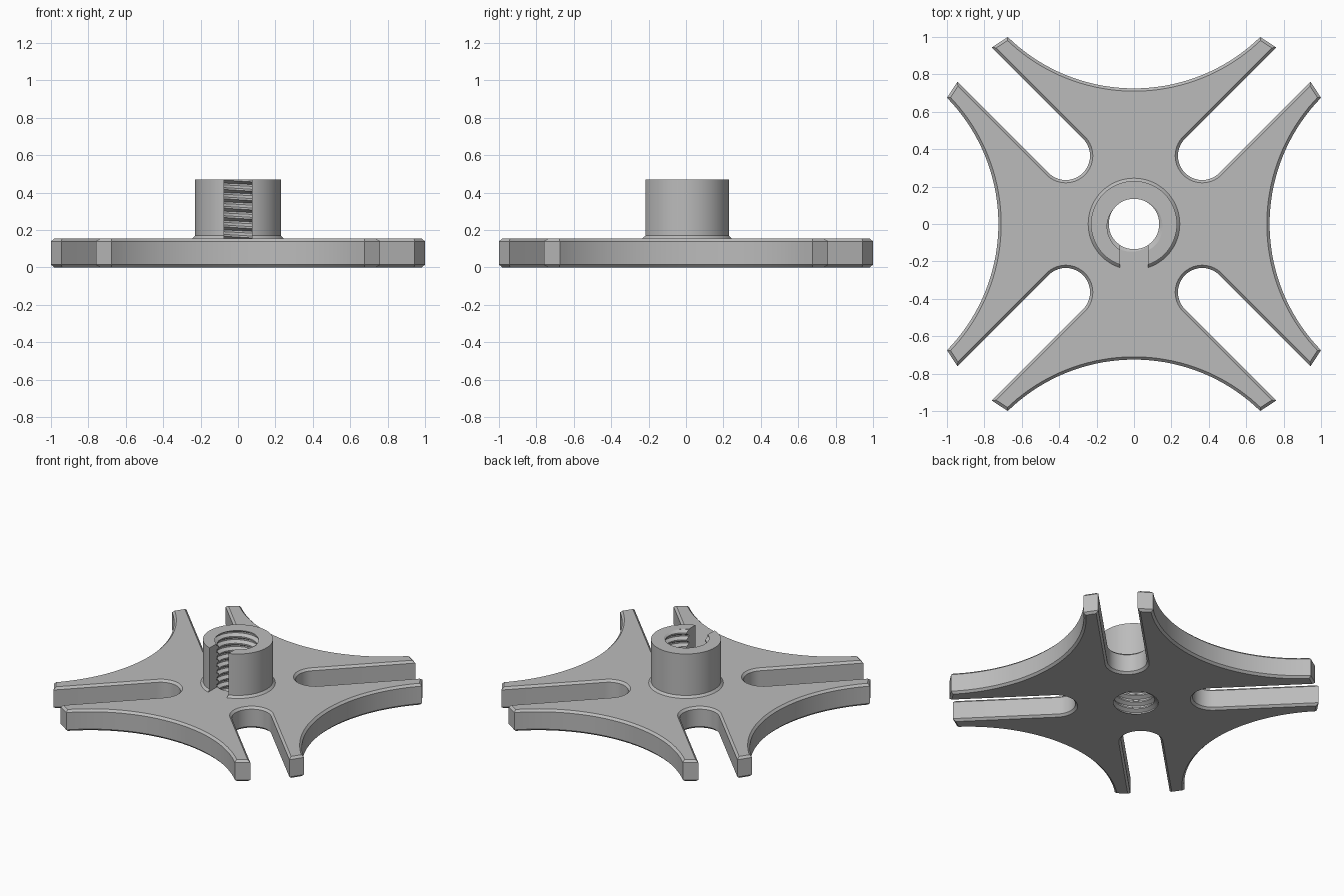
import bpy, bmesh
from math import sin, cos, pi, radians, atan2, hypot
from mathutils import Vector, Matrix

cube = bpy.data.objects.get("Cube")
if cube:
    bpy.data.objects.remove(cube, do_unlink=True)

PLATE, TOP, CHAMFER = 0.155, 0.47, 0.015
MINOR, MAJOR, PITCH = 0.135, 0.16, 0.05

grey = bpy.data.materials.new("plain grey")
grey.use_nodes = True
grey.diffuse_color = (0.5, 0.5, 0.5, 1)
grey.node_tree.nodes["Principled BSDF"].inputs["Base Color"].default_value = (0.5, 0.5, 0.5, 1)


def make_object(name, bm, helper=False):
    bmesh.ops.recalc_face_normals(bm, faces=bm.faces)
    mesh = bpy.data.meshes.new(name)
    bm.to_mesh(mesh)
    bm.free()
    mesh.materials.append(grey)
    ob = bpy.data.objects.new(name, mesh)
    bpy.context.collection.objects.link(ob)
    ob.hide_render = helper
    return ob


def combine(ob, other, operation):
    mod = ob.modifiers.new(operation.title(), 'BOOLEAN')
    mod.object, mod.operation, mod.solver = other, operation, 'EXACT'
    bpy.context.view_layer.update()
    graph = bpy.context.evaluated_depsgraph_get()
    mesh = bpy.data.meshes.new_from_object(ob.evaluated_get(graph))
    ob.modifiers.clear()
    ob.data = mesh
    bpy.data.objects.remove(other, do_unlink=True)


def arc(cx, cy, r, a0, a1, n):
    return [Vector((cx + r * cos(a0 + (a1 - a0) * i / n),
                    cy + r * sin(a0 + (a1 - a0) * i / n), 0)) for i in range(n + 1)]


# Slotted wheel plate: one quarter of the outline, turned four times
tip_x, tip_y, dip = 0.675, 1.0, 0.725
rise = tip_y - dip
radius = (tip_x ** 2 + rise ** 2) / (2 * rise)
swing = atan2(tip_x, dip + radius - tip_y)
quarter = [Vector((0.76, 0.944, 0))]
quarter += arc(0, dip + radius, radius, -pi / 2 + swing, -pi / 2 - swing, 36)
quarter += [Vector((-0.76, 0.944, 0))]
quarter += arc(-0.365, 0.365, 0.13, radians(45), radians(-135), 20)

bm = bmesh.new()
outline = [Matrix.Rotation(k * pi / 2, 3, 'Z') @ p for k in range(4) for p in quarter]
base = bm.faces.new([bm.verts.new(p) for p in outline])
raised = bmesh.ops.extrude_face_region(bm, geom=[base])["geom"]
bmesh.ops.translate(bm, vec=(0, 0, PLATE),
                    verts=[g for g in raised if isinstance(g, bmesh.types.BMVert)])
rims = [e for e in bm.edges if abs(e.verts[0].co.z - e.verts[1].co.z) < 0.001]
bmesh.ops.bevel(bm, geom=rims, offset=CHAMFER, offset_type='OFFSET', segments=1,
                affect='EDGES', clamp_overlap=False)
wheel = make_object("slotted_wheel", bm)

# Hub with a flared foot that sinks into the plate
bm = bmesh.new()
profile = [(0, 0.14), (0.26, 0.14), (0.23, 0.17), (0.23, TOP), (0, TOP)]
verts = [bm.verts.new((r, 0, z)) for r, z in profile]
edges = [bm.edges.new(pair) for pair in zip(verts, verts[1:])]
bmesh.ops.spin(bm, geom=verts + edges, axis=(0, 0, 1), cent=(0, 0, 0),
               angle=2 * pi, steps=72)
bmesh.ops.remove_doubles(bm, verts=bm.verts, dist=0.0005)
hub = make_object("hub", bm)

# Open slot in the front of the hub
bm = bmesh.new()
bmesh.ops.create_cube(bm, size=1, matrix=Matrix.Translation((0, -0.25, 0.40))
                      @ Matrix.Diagonal((0.15, 0.5, 0.5, 1)))
combine(hub, make_object("slot_cutter", bm, True), 'DIFFERENCE')
combine(wheel, hub, 'UNION')

# Threaded bore: a helical screw body used as a cutter
steps, turns = 48, 14
thread = [(0.0, MINOR), (0.2, MINOR), (0.5, MAJOR), (0.7, MAJOR)]
n = len(thread)
bm = bmesh.new()
rows = []
for i in range(turns * n):
    part, r = thread[i % n]
    row = []
    for j in range(steps):
        a = 2 * pi * j / steps
        z = -0.1 + PITCH * (i // n + part + j / steps)
        row.append(bm.verts.new((r * cos(a), r * sin(a), z)))
    rows.append(row)
for i in range(len(rows) - 1):
    for j in range(steps):
        last = j == steps - 1
        shift = n if last else 0
        if i + 1 >= len(rows) or i + 1 - shift < 0:
            continue
        if last:
            # the end of each turn joins the start of the next one
            if i + 1 + n < len(rows):
                bm.faces.new((rows[i][j], rows[i + n][0], rows[i + n + 1][0], rows[i + 1][j]))
        else:
            bm.faces.new((rows[i][j], rows[i][j + 1], rows[i + 1][j + 1], rows[i + 1][j]))
# The first seam faces lie below the plate and complete the lower end
for i in range(n - 1):
    if not any(len(set(f.verts) & {rows[i][-1], rows[i + n][0]}) == 2 for f in rows[i][-1].link_faces):
        bm.faces.new((rows[i][-1], rows[i + n][0], rows[i + n + 1][0], rows[i + 1][-1]))
low, high = bm.verts.new((0, 0, -0.12)), bm.verts.new((0, 0, 0.70))
for e in [e for e in bm.edges if e.is_boundary]:
    middle = (e.verts[0].co.z + e.verts[1].co.z) / 2
    bm.faces.new((e.verts[0], e.verts[1], low if middle < 0.2 else high))
combine(wheel, make_object("thread_cutter", bm, True), 'DIFFERENCE')

# Smooth round walls, crisp chamfers
bpy.ops.object.select_all(action='DESELECT')
wheel.select_set(True)
bpy.context.view_layer.objects.active = wheel
bpy.ops.object.shade_smooth_by_angle(angle=radians(25))
